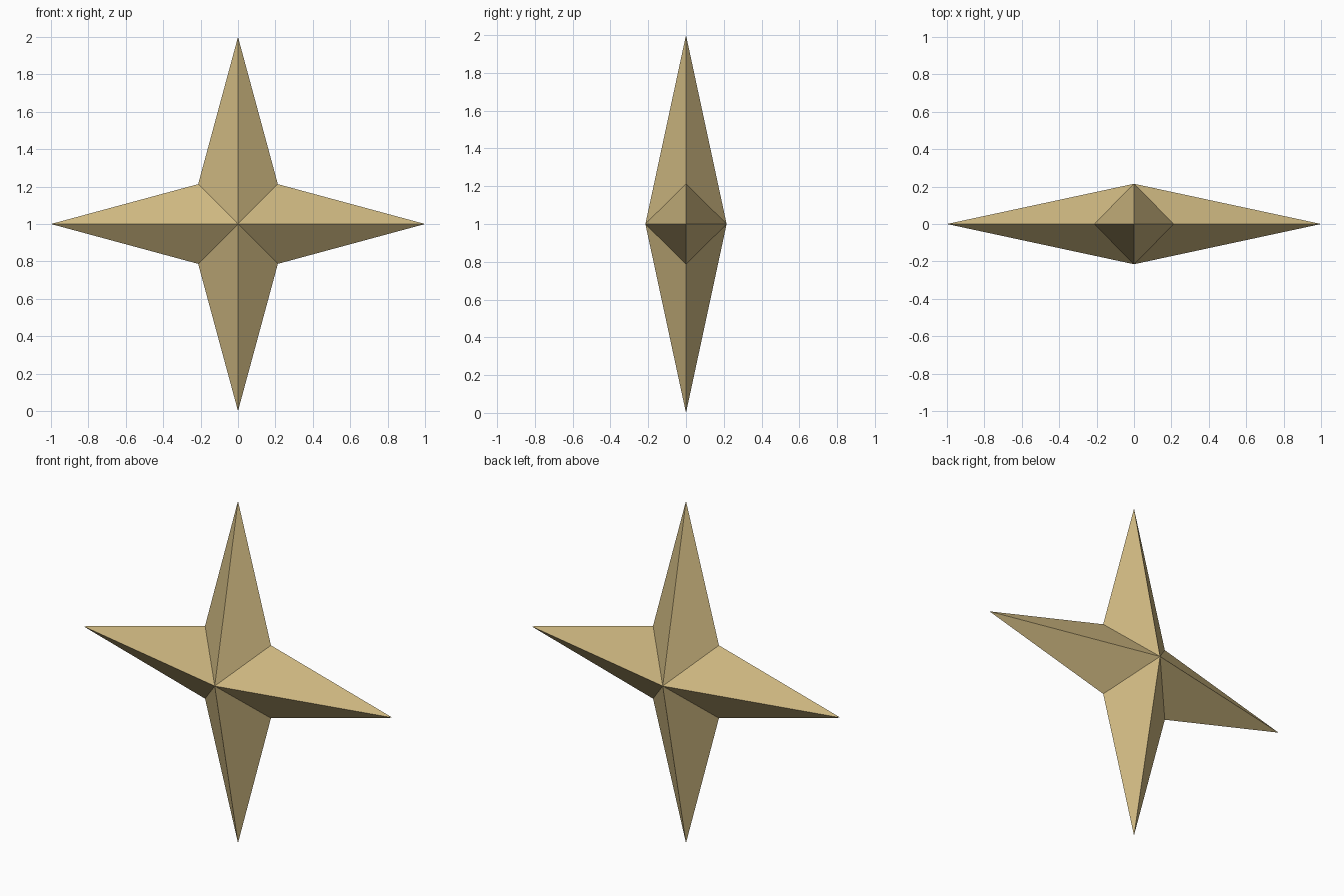
import bpy, bmesh
from math import sin, cos, pi, hypot

if "Cube" in bpy.data.objects:
    bpy.data.objects.remove(bpy.data.objects["Cube"], do_unlink=True)

TIP = 1.0                        # length of each point
NOTCH = hypot(0.213, 0.213)      # distance of the inner corners
DEPTH = 0.215                    # half thickness at the centre

# One gold colour
gold = bpy.data.materials.new("pale_gold")
gold.use_nodes = True
colour = (0.62, 0.48, 0.22, 1.0)
gold.diffuse_color = colour
gold.node_tree.nodes["Principled BSDF"].inputs["Base Color"].default_value = colour

# Star outline: tips alternate with inner corners
bm = bmesh.new()
ring = []
for i in range(8):
    radius = NOTCH if i % 2 else TIP
    angle = i * pi / 4
    ring.append(bm.verts.new((radius * cos(angle), 0, 1 + radius * sin(angle))))

# Facets fan out to the front and back centre peaks
for y in (-DEPTH, DEPTH):
    peak = bm.verts.new((0, y, 1))
    for i in range(8):
        bm.faces.new((ring[i], ring[(i + 1) % 8], peak))
bmesh.ops.recalc_face_normals(bm, faces=bm.faces)

mesh = bpy.data.meshes.new("four_point_star")
bm.to_mesh(mesh)
bm.free()
mesh.materials.append(gold)
star = bpy.data.objects.new("four_point_star", mesh)
bpy.context.collection.objects.link(star)
